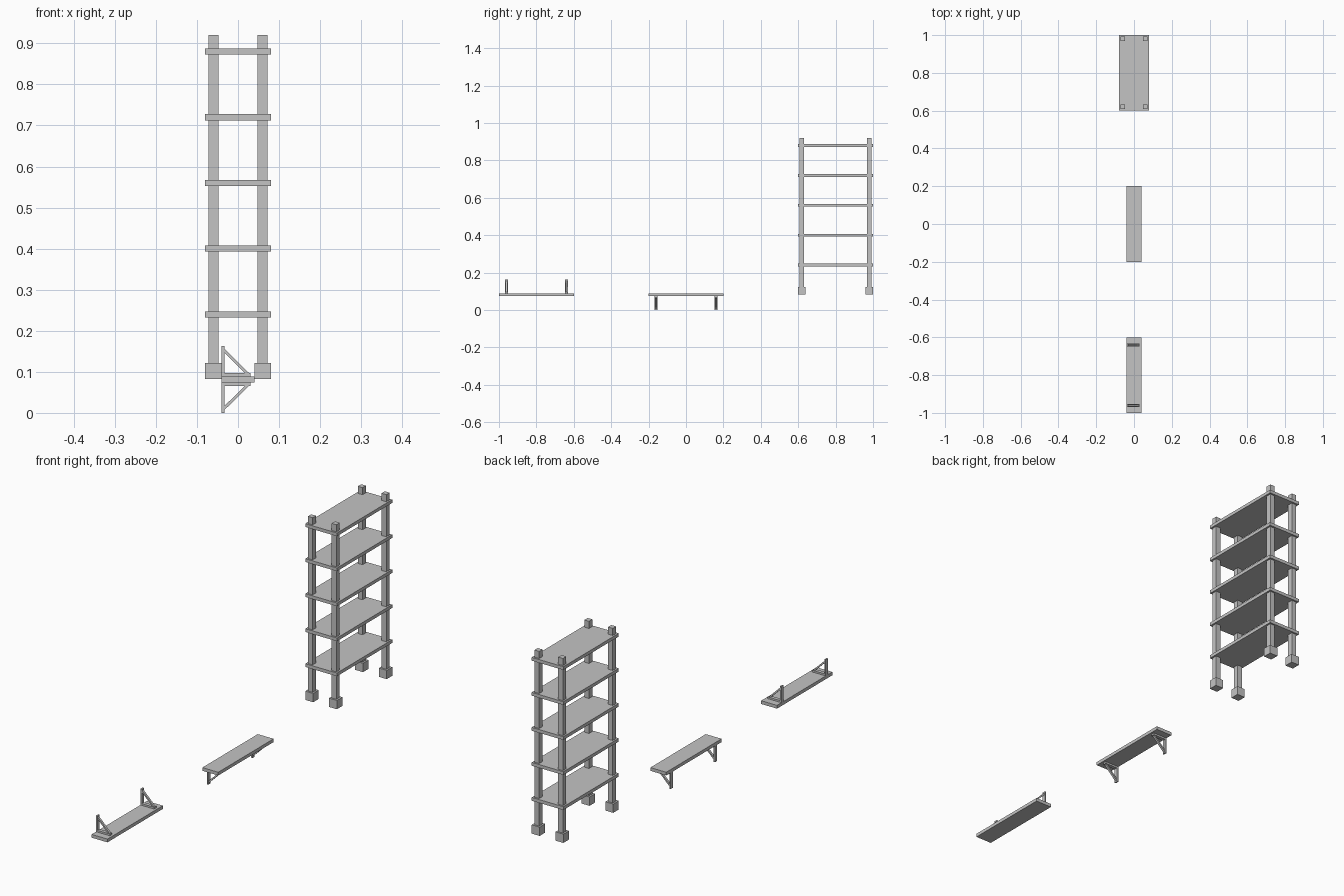
import bpy
import math

if "Cube" in bpy.data.objects:
    bpy.data.objects.remove(bpy.data.objects["Cube"], do_unlink=True)

grey = bpy.data.materials.new("plain_grey")
grey.use_nodes = True
GREY = (0.55, 0.55, 0.55, 1)
grey.diffuse_color = GREY
grey.node_tree.nodes["Principled BSDF"].inputs["Base Color"].default_value = GREY


def box(name, centre, size, tilt=0):
    bpy.ops.mesh.primitive_cube_add(size=1, location=centre, rotation=(0, tilt, 0))
    obj = bpy.context.object
    obj.name = name
    obj.scale = size
    obj.data.materials.append(grey)
    return obj


# Storage rack: boards, posts and feet
RACK_Y = 0.8
for i in range(5):
    box("rack_shelf", (0, RACK_Y, 0.24 + 0.16 * i), (0.16, 0.4, 0.015))
for sx in (-1, 1):
    for sy in (-1, 1):
        x, y = 0.06 * sx, RACK_Y + 0.18 * sy
        box("rack_post", (x, y, 0.51), (0.024, 0.024, 0.82))
        box("rack_foot", (x, y, 0.102), (0.04, 0.04, 0.04))


# Triangular bracket: wall arm, shelf arm and diagonal brace
def bracket(y, board_z, side):
    def z(drop):
        return board_z + side * (0.0075 + drop)
    box("bracket_wall_arm", (-0.0365, y, z(0.037)), (0.007, 0.016, 0.074))
    box("bracket_shelf_arm", (-0.005, y, z(0.004)), (0.07, 0.016, 0.008))
    x0, d0, x1, d1 = -0.036, 0.065, 0.024, 0.006
    dx, dz = x1 - x0, side * (d1 - d0)
    box("bracket_brace", ((x0 + x1) / 2, y, z((d0 + d1) / 2)),
        (math.hypot(dx, dz), 0.01, 0.007), -math.atan2(dz, dx))


# Wall shelves: one with brackets below, one with brackets above
for shelf_y, side in ((0, -1), (-0.8, 1)):
    box("wall_shelf", (0, shelf_y, 0.0815), (0.08, 0.4, 0.015))
    for sy in (-1, 1):
        bracket(shelf_y + 0.16 * sy, 0.0815, side)
